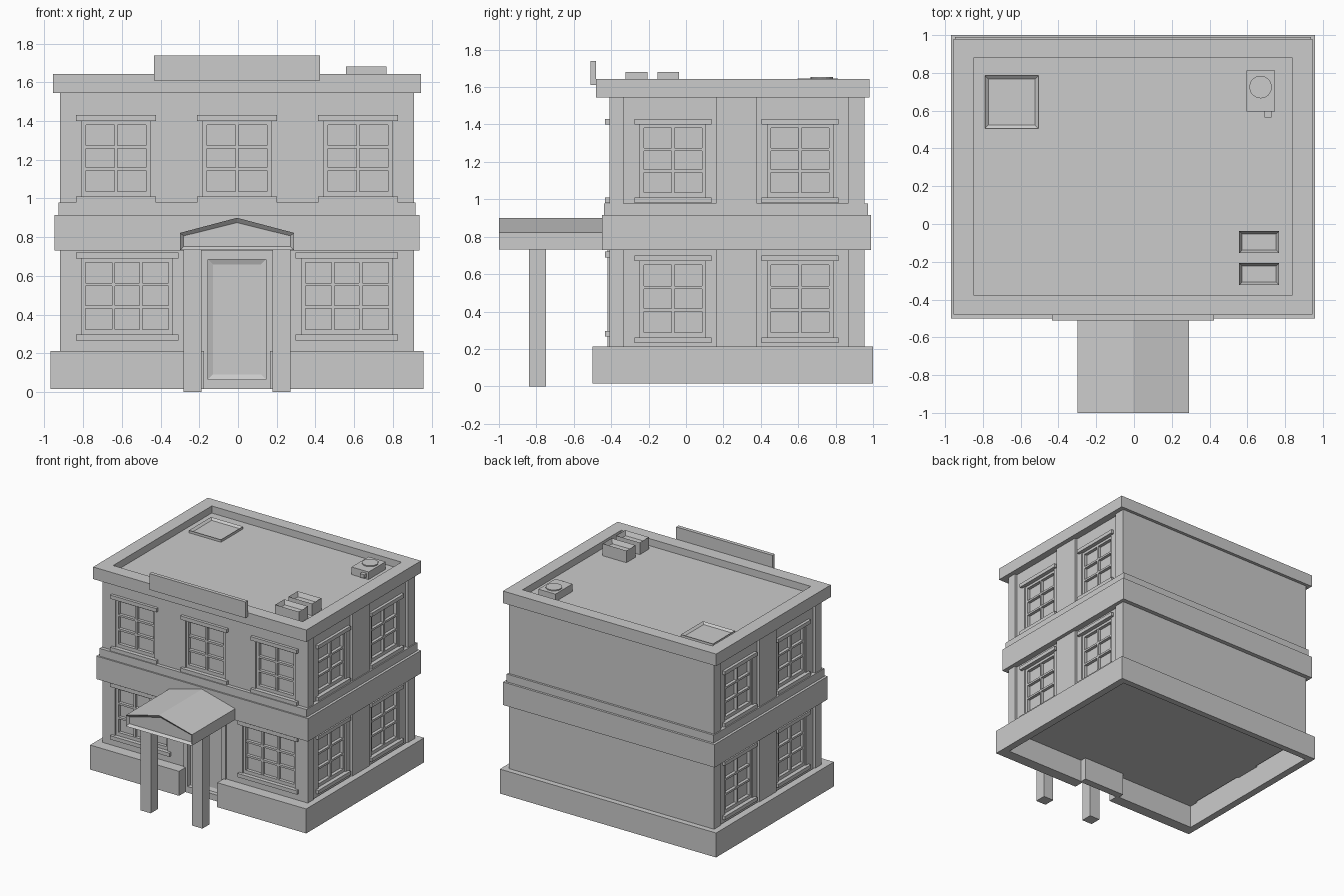
import bpy, bmesh, math
from mathutils import Matrix

if "Cube" in bpy.data.objects:
    bpy.data.objects.remove(bpy.data.objects["Cube"])

CX = -0.005          # model centre line in x
HALL = 0.914         # half width of the walls at the pilasters
HBAY = 0.892         # half width of the walls in the side bays
FRONT, BACK = -0.41, 0.955
MID = Matrix.Translation((CX, 0, 0))


def finish(name, bm, matrix=MID):
    bmesh.ops.recalc_face_normals(bm, faces=bm.faces)
    bm.transform(matrix)
    me = bpy.data.meshes.new(name)
    bm.to_mesh(me)
    bm.free()
    ob = bpy.data.objects.new(name, me)
    bpy.context.collection.objects.link(ob)
    return ob


def add_box(bm, b, matrix=Matrix()):
    x0, x1, y0, y1, z0, z1 = b
    m = Matrix.Translation(((x0 + x1) / 2, (y0 + y1) / 2, (z0 + z1) / 2)) @ \
        Matrix.Diagonal((x1 - x0, y1 - y0, z1 - z0, 1))
    return bmesh.ops.create_cube(bm, size=1, matrix=matrix @ m)["verts"]


def boxes(name, items, matrix=MID):
    bm = bmesh.new()
    for b in items:
        add_box(bm, b)
    return finish(name, bm, matrix)


def prism(name, pts, lo, hi, along_y=False, inset=None):
    """Extrude an outline in z (or an x-z outline in y); optionally recess the first cap."""
    bm = bmesh.new()
    vs = [bm.verts.new((a, lo, b) if along_y else (a, b, lo)) for a, b in pts]
    cap = bm.faces.new(vs)
    ext = bmesh.ops.extrude_face_region(bm, geom=[cap], use_keep_orig=True)
    new = [v for v in ext["geom"] if isinstance(v, bmesh.types.BMVert)]
    bmesh.ops.translate(bm, verts=new, vec=(0, hi - lo, 0) if along_y else (0, 0, hi - lo))
    bmesh.ops.recalc_face_normals(bm, faces=bm.faces)
    if inset:
        bmesh.ops.inset_region(bm, faces=[cap], thickness=inset[0])
        bmesh.ops.translate(bm, verts=cap.verts, vec=(0, inset[1], 0))
    return finish(name, bm)


def ring(name, hx, y0, y1, z0, z1, inner):
    """Rectangular band around the building; inner = (half width, y0, y1)."""
    def rect(h, a, b):
        return [(-h, a), (h, a), (h, b), (-h, b)]
    bm = bmesh.new()
    loops = [[bm.verts.new((x, y, z)) for x, y in r]
             for r, z in ((rect(hx, y0, y1), z0), (rect(hx, y0, y1), z1),
                          (rect(*inner), z1), (rect(*inner), z0))]
    for k in range(4):
        a, b = loops[k], loops[(k + 1) % 4]
        for i in range(4):
            j = (i + 1) % 4
            bm.faces.new((a[i], a[j], b[j], b[i]))
    return finish(name, bm)


def tray(name, b, rim, depth):
    """Box with a sunken top."""
    bm = bmesh.new()
    add_box(bm, b)
    bm.normal_update()
    top = max(bm.faces, key=lambda f: f.calc_center_median().z)
    bmesh.ops.inset_region(bm, faces=[top], thickness=rim)
    bmesh.ops.translate(bm, verts=top.verts, vec=(0, 0, -depth))
    return finish(name, bm, Matrix())


# Walls: outline with recessed bays on both sides
side = [(HALL, FRONT), (HALL, -0.335), (HBAY, -0.335), (HBAY, 0.16), (HALL, 0.16),
        (HALL, 0.38), (HBAY, 0.38), (HBAY, 0.865), (HALL, 0.865), (HALL, BACK)]
walls = prism("walls", side + [(-x, y) for x, y in reversed(side)], 0.2, 1.585)

# Windows
cut = bmesh.new()


def window(name, matrix, w, z0, z1, cols, sill_h=0.03):
    h, d = w / 2, 0.036
    add_box(cut, (-h, h, -0.03, d, z0, z1), matrix)
    edge, bar = 0.02, 0.016
    bars = [(-h, -h + edge, 0.01, d, z0, z1), (h - edge, h, 0.01, d, z0, z1),
            (-h, h, 0.01, d, z1 - edge, z1), (-h, h, 0.01, d, z0, z0 + 0.027)]
    for i in range(1, cols):
        x = -h + edge + (w - 2 * edge) * i / cols
        bars.append((x - bar / 2, x + bar / 2, 0.012, d, z0, z1))
    for i in (1, 2):
        z = z0 + 0.027 + (z1 - z0 - 0.047) * i / 3
        bars.append((-h, h, 0.012, d, z - bar / 2, z + bar / 2))
    boxes(name + "_frame", bars, matrix)
    e = h + 0.031
    boxes(name + "_lintel", [(-e, e, -0.023, 0.005, z1, z1 + 0.03)], matrix)
    boxes(name + "_sill", [(-e, e, -0.023, 0.012, z0 - sill_h, z0)], matrix)


for x in (-0.625, 0, 0.625):
    window("upper_front_window", Matrix.Translation((CX + x, FRONT, 0)), 0.35, 1.01, 1.4, 2)
for x in (-0.568, 0.568):
    window("lower_front_window", Matrix.Translation((CX + x, FRONT, 0)), 0.468, 0.297, 0.69, 3)
for s in (-1, 1):
    for y in (-0.07, 0.61):
        m = Matrix.Translation((CX + s * HBAY, y, 0)) @ Matrix.Rotation(s * math.pi / 2, 4, 'Z')
        window("upper_side_window", m, 0.35, 1.01, 1.4, 2)
        window("lower_side_window", m, 0.35, 0.262, 0.67, 2)

# Door opening, surround and panelled leaf
add_box(cut, (CX - 0.15, CX + 0.15, FRONT - 0.03, FRONT + 0.05, 0.1, 0.685))
boxes("door_surround", [(-0.188, -0.15, -0.42, -0.36, 0.015, 0.73),
                        (0.15, 0.188, -0.42, -0.36, 0.015, 0.73),
                        (-0.15, 0.15, -0.42, -0.36, 0.685, 0.73)])
boxes("door_step", [(-0.15, 0.15, -0.42, -0.36, 0.015, 0.065)])
prism("door", [(-0.15, 0.065), (0.15, 0.065), (0.15, 0.685), (-0.15, 0.685)],
      -0.385, -0.36, True, (0.036, 0.01))

cutter = finish("opening_cutter", cut, Matrix())
cutter.hide_render = True
cutter.hide_set(True)
mod = walls.modifiers.new("openings", 'BOOLEAN')
mod.object = cutter
mod.solver = 'EXACT'

# Plinth, broken at the doorway
half = [(0.17, FRONT), (0.17, -0.5), (0.963, -0.5), (0.963, 1.0)]
inner = [(-0.905, 0.95), (-0.905, FRONT), (-0.17, FRONT)]
plinth = bmesh.new()
out = half + [(-x, y) for x, y in reversed(half)][:3]
prism("plinth", out + [(-0.17, FRONT), (-0.905, FRONT), (-0.905, 0.95),
                       (0.905, 0.95), (0.905, FRONT)], 0.015, 0.212)
plinth.free()

# Floor bands and roof parapet
core = (0.885, -0.4, 0.95)
ring("floor_band", 0.943, -0.45, 0.99, 0.73, 0.915, core)
ring("floor_band_cap", 0.922, -0.438, 0.972, 0.915, 0.978, core)
ring("parapet", 0.95, -0.48, 0.98, 1.545, 1.642, (0.845, -0.375, 0.88))
boxes("sign_board", [(-0.428, 0.428, -0.51, -0.48, 1.61, 1.74)])

# Entrance canopy on two posts
prism("canopy", [(-0.295, 0.733), (0.295, 0.733), (0.295, 0.822), (0, 0.9), (-0.295, 0.822)],
      -1.0, -0.41, True, (0.025, 0.02))
for s in (-1, 1):
    boxes("canopy_post", [(s * 0.23 - 0.046, s * 0.23 + 0.046, -0.84, -0.748, 0, 0.735)])

# Roof fittings
tray("roof_hatch", (-0.79, -0.505, 0.505, 0.785, 1.58, 1.605), 0.026, 0.015)
for y in (-0.265, -0.095):
    tray("roof_vent", (0.557, 0.768, y - 0.058, y + 0.058, 1.58, 1.682), 0.022, 0.035)
boxes("cooling_unit", [(0.595, 0.747, 0.595, 0.812, 1.58, 1.646)], Matrix())
boxes("cooling_pipe", [(0.69, 0.729, 0.565, 0.597, 1.6, 1.63)], Matrix())
fan = bmesh.new()
bmesh.ops.create_cone(fan, cap_ends=True, segments=16, radius1=0.06, radius2=0.06, depth=0.012,
                      matrix=Matrix.Translation((0.67, 0.725, 1.648)))
finish("cooling_fan", fan, Matrix())
